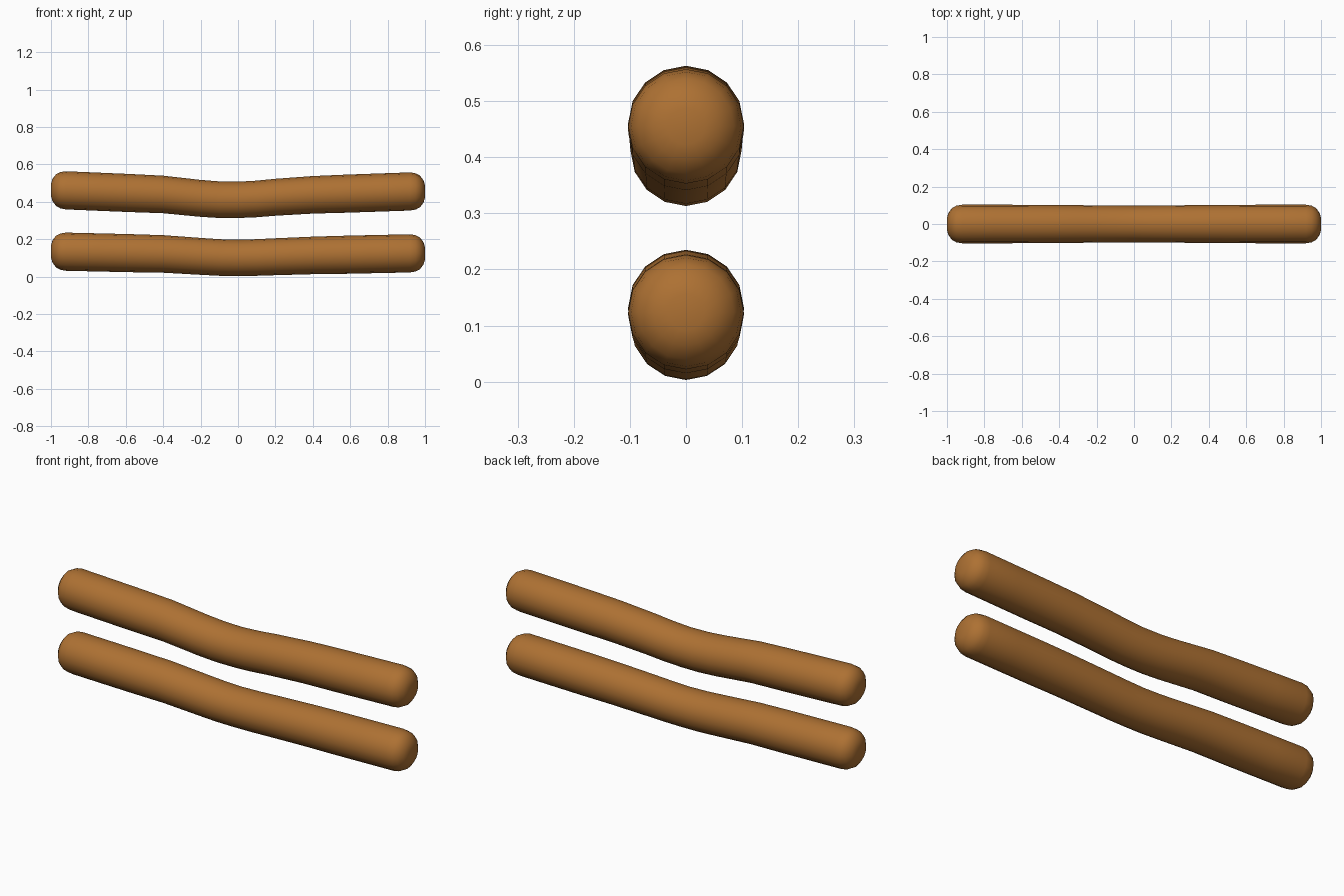
import bpy, bmesh, math

if "Cube" in bpy.data.objects:
    bpy.data.objects.remove(bpy.data.objects["Cube"])

SIDES = 16
wood = bpy.data.materials.new("warm brown")
wood.diffuse_color = (0.42, 0.165, 0.033, 1)
wood.use_nodes = True
wood.node_tree.nodes["Principled BSDF"].inputs["Base Color"].default_value = wood.diffuse_color

# Rounded ends: (distance from the tip, fraction of the radius)
CAP = [(0.0, 0.32), (0.008, 0.58), (0.027, 0.83), (0.05, 0.95), (0.08, 1.0)]


def centre_height(path, x):
    """Height of the bent centre line at x."""
    for (x0, z0), (x1, z1) in zip(path, path[1:]):
        if x <= x1:
            return z0 + (z1 - z0) * (x - x0) / (x1 - x0)
    return path[-1][1]


def bent_log(name, path):
    inner = [-0.75, -0.58, -0.4, -0.3, -0.2, -0.1, 0, 0.1, 0.2, 0.4, 0.58, 0.75]
    stations = [(-1 + d, f) for d, f in CAP]
    stations += [(x, 1.0) for x in inner]
    stations += [(1 - d, f) for d, f in reversed(CAP)]
    bm = bmesh.new()
    rings = []
    for x, f in stations:
        # slightly slimmer around the bend
        r = f * (0.097 + 0.005 * min(1, abs(x) / 0.6))
        z = centre_height(path, x)
        rings.append([bm.verts.new((x, 1.01 * r * math.sin(a), z + r * math.cos(a)))
                      for a in (2 * math.pi * i / SIDES for i in range(SIDES))])
    for a, b in zip(rings, rings[1:]):
        for i in range(SIDES):
            j = (i + 1) % SIDES
            bm.faces.new((a[i], a[j], b[j], b[i]))
    bm.faces.new(rings[0])
    bm.faces.new(rings[-1])
    bmesh.ops.recalc_face_normals(bm, faces=bm.faces)
    for face in bm.faces:
        face.smooth = True
    mesh = bpy.data.meshes.new(name)
    bm.to_mesh(mesh)
    bm.free()
    mesh.materials.append(wood)
    obj = bpy.data.objects.new(name, mesh)
    bpy.context.collection.objects.link(obj)


# Two sagging logs, one above the other: (x, centre height)
bent_log("lower_log", [(-1, 0.134), (-0.92, 0.133), (-0.4, 0.121), (-0.2, 0.108), (-0.1, 0.102),
                       (0, 0.1), (0.1, 0.102), (0.2, 0.106), (0.4, 0.113), (0.92, 0.124), (1, 0.124)])
bent_log("upper_log", [(-1, 0.463), (-0.92, 0.461), (-0.4, 0.439), (-0.2, 0.418), (-0.1, 0.411),
                       (0, 0.41), (0.1, 0.415), (0.2, 0.424), (0.4, 0.437), (0.92, 0.455), (1, 0.455)])
